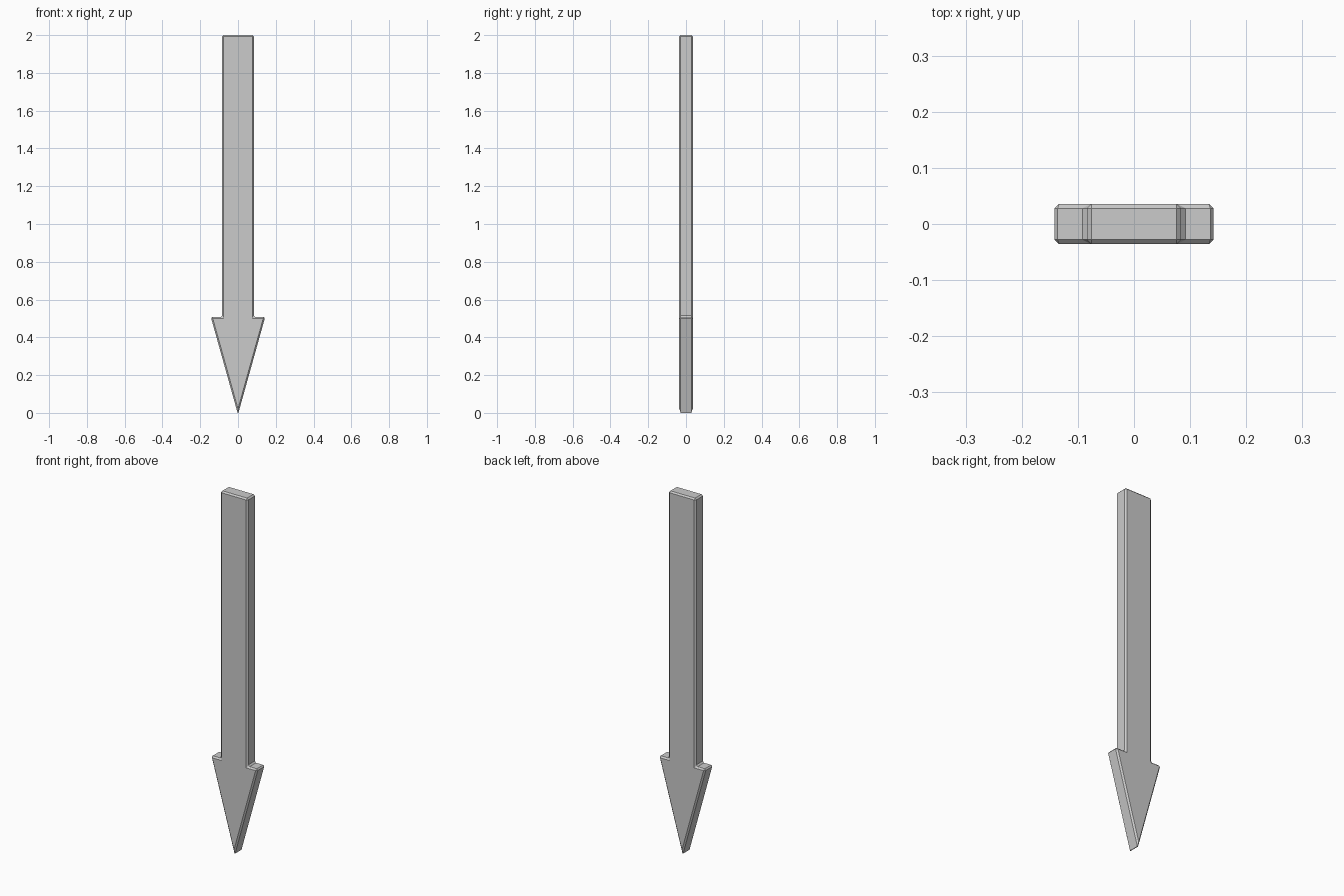
import bpy, bmesh

if "Cube" in bpy.data.objects:
    bpy.data.objects.remove(bpy.data.objects["Cube"])

HALF_DEPTH = 0.036
BEVEL = 0.008

# Half outline of the arrow: tip, barb, shoulder, shaft top (x, z)
half = [(0.144, 0.508), (0.084, 0.508), (0.084, 2.0)]
outline = [(0.0, -0.0077)] + half + [(-x, z) for x, z in reversed(half)]

# Flat arrow profile, extruded through its thickness
bm = bmesh.new()
front = bm.faces.new([bm.verts.new((x, -HALF_DEPTH, z)) for x, z in outline])
result = bmesh.ops.extrude_face_region(bm, geom=[front], use_keep_orig=True)
back = [v for v in result["geom"] if isinstance(v, bmesh.types.BMVert)]
bmesh.ops.translate(bm, verts=back, vec=(0, 2 * HALF_DEPTH, 0))
bmesh.ops.recalc_face_normals(bm, faces=bm.faces[:])

mesh = bpy.data.meshes.new("arrow_pointer")
bm.to_mesh(mesh)
bm.free()
arrow = bpy.data.objects.new("arrow_pointer", mesh)
bpy.context.collection.objects.link(arrow)

# Single flat chamfer on every edge
bevel = arrow.modifiers.new("chamfer", 'BEVEL')
bevel.width = BEVEL
bevel.segments = 1
bevel.limit_method = 'NONE'
